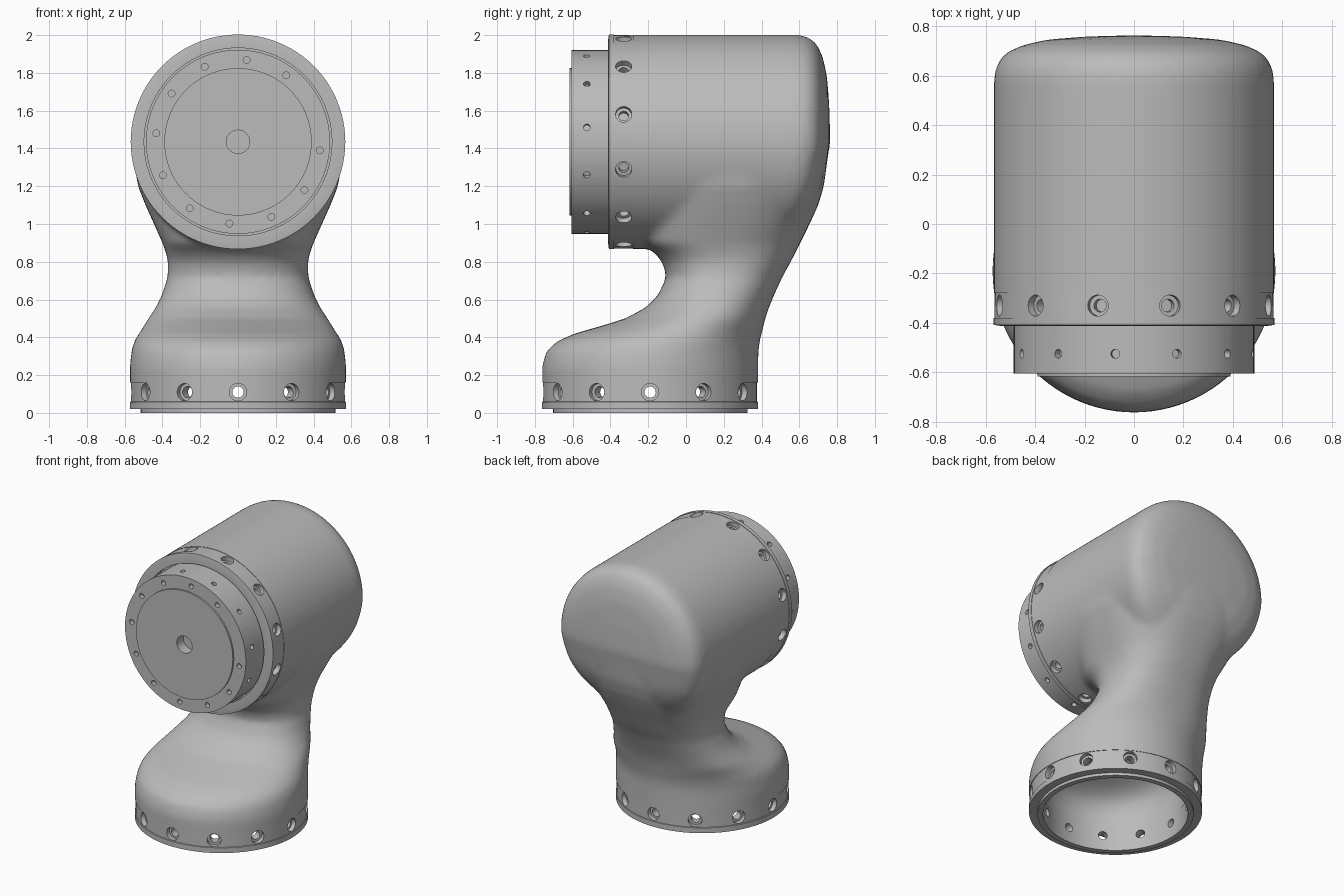
import bpy, bmesh
from math import radians, cos, sin, pi
from mathutils import Matrix, Vector

cube = bpy.data.objects.get("Cube")
if cube:
    bpy.data.objects.remove(cube, do_unlink=True)

metal = bpy.data.materials.new("satin_grey")
metal.use_nodes = True
grey = (0.5, 0.5, 0.5, 1)
metal.diffuse_color = grey
metal.node_tree.nodes["Principled BSDF"].inputs["Base Color"].default_value = grey

AXIS_Z = 1.435
BASE = Matrix.Translation((0, -0.19, 0))
HEAD = Matrix.Translation((0, 0, AXIS_Z)) @ Matrix.Rotation(pi / 2, 4, 'X')


def make(name, bm, frame=Matrix()):
    """Turn a bmesh into an object placed by the given frame."""
    bmesh.ops.recalc_face_normals(bm, faces=bm.faces)
    mesh = bpy.data.meshes.new(name)
    bm.to_mesh(mesh)
    bm.free()
    mesh.transform(frame)
    mesh.materials.append(metal)
    ob = bpy.data.objects.new(name, mesh)
    bpy.context.collection.objects.link(ob)
    return ob


def lathe(bm, profile, steps, place=Matrix()):
    """Revolve a closed (radius, height) profile about z into bm."""
    rings = []
    for r, h in profile:
        if r == 0:
            rings.append([bm.verts.new(place @ Vector((0, 0, h)))] * steps)
        else:
            rings.append([bm.verts.new(place @ Vector((r * cos(2 * pi * i / steps),
                          r * sin(2 * pi * i / steps), h))) for i in range(steps)])
    for a, b in zip(rings, rings[1:] + rings[:1]):
        for i in range(steps):
            j = (i + 1) % steps
            corners = list(dict.fromkeys((a[i], a[j], b[j], b[i])))
            if len(corners) > 2:
                bm.faces.new(corners)
    return bm


def radial_pins(bm, profile, height, offset):
    for k in range(12):
        turn = Matrix.Rotation(radians(offset + 30 * k), 4, 'Z')
        lathe(bm, profile, 20, Matrix.Translation((0, 0, height)) @ turn
              @ Matrix.Rotation(pi / 2, 4, 'Y'))


def loft(slices, inset=0.0):
    """Stack rounded sections given as (z, front, back, half width)."""
    bm, n, rings = bmesh.new(), 72, []
    for z, front, back, half in slices:
        power = 2 / (2 + 0.6 * min(1, max(0, (z - 0.35) / 0.6)))
        mid, deep, wide = (front + back) / 2, (back - front) / 2 - inset, half - inset
        ring = []
        for i in range(n):
            c, s = cos(2 * pi * i / n), sin(2 * pi * i / n)
            x = wide * abs(c) ** power * (1 if c > 0 else -1)
            y = deep * abs(s) ** power * (1 if s > 0 else -1)
            ring.append(bm.verts.new((x, mid + y, z)))
        rings.append(ring)
    for a, b in zip(rings, rings[1:]):
        for i in range(n):
            j = (i + 1) % n
            bm.faces.new((a[i], a[j], b[j], b[i]))
    bm.faces.new(rings[0])
    bm.faces.new(rings[-1])
    return bm


def box(name, low, high):
    low, high = Vector(low), Vector(high)
    bm = bmesh.new()
    bmesh.ops.create_cube(bm, size=1, matrix=Matrix.Translation((low + high) / 2)
                          @ Matrix.Diagonal((*(high - low), 1)))
    return make(name, bm)


def cut(ob, *cutters):
    for c in cutters:
        c.hide_render = True
        mod = ob.modifiers.new("cut", 'BOOLEAN')
        mod.operation, mod.solver, mod.object = 'DIFFERENCE', 'EXACT', c


def finish(ob, angle, *cutters):
    """Bake modifiers, drop cutters and set the shading."""
    graph = bpy.context.evaluated_depsgraph_get()
    baked = bpy.data.meshes.new_from_object(ob.evaluated_get(graph))
    ob.modifiers.clear()
    ob.data = baked
    baked.materials.clear()
    baked.materials.append(metal)
    for c in cutters:
        bpy.data.objects.remove(c, do_unlink=True)
    bpy.ops.object.select_all(action='DESELECT')
    ob.select_set(True)
    bpy.context.view_layer.objects.active = ob
    bpy.ops.object.shade_smooth_by_angle(angle=radians(angle))


# Neck sections: z, front, back, half width
neck = [(0.0, -.76, .38, .57), (.25, -.762, .382, .573), (.33, -.738, .384, .564),
        (.38, -.68, .39, .55), (.42, -.59, .40, .525), (.46, -.45, .41, .50),
        (.50, -.32, .42, .475), (.56, -.21, .44, .435), (.62, -.15, .465, .405),
        (.72, -.103, .51, .372), (.80, -.125, .555, .37), (.85, -.17, .58, .382),
        (.90, -.24, .605, .40), (1.0, -.25, .655, .445), (1.1, -.25, .70, .49),
        (1.2, -.25, .73, .53), (1.4, -.2, .757, .56)]


def back_at(z):
    for a, b in zip(neck, neck[1:]):
        if z <= b[0]:
            return a[2] + (b[2] - a[2]) * (z - a[0]) / (b[0] - a[0])
    return 0.762


# Housing barrel with a soft rear cap that leans into the neck
barrel = lathe(bmesh.new(), [(0, .45), (.567, .45), (.567, 0), (.567, -.59), (.556, -.645),
               (.522, -.69), (.45, -.724), (.35, -.746), (.2, -.758), (0, -.764)], 96, HEAD)
for v in barrel.verts:
    if v.co.y > 0:
        v.co.y *= back_at(v.co.z) / 0.762

# One blended casting, hollow at the foot
housing = make("elbow_housing", barrel)
neck_part = make("neck_blend", loft(neck))
join = housing.modifiers.new("join", 'BOOLEAN')
join.operation, join.solver, join.object = 'UNION', 'EXACT', neck_part
blend = housing.modifiers.new("blend", 'REMESH')
blend.mode, blend.voxel_size = 'VOXEL', 0.02
soften = housing.modifiers.new("soften", 'SMOOTH')
soften.factor, soften.iterations = 0.5, 10
cavity = make("cavity_cutter", loft([s for s in neck if s[0] < 0.75], 0.09))
foot = box("foot_cutter", (-1, -1, -1), (1, 1, 0.162))
face = box("face_cutter", (-1, -1, 0.8), (1, -0.28, 2.3))
cut(housing, foot, face, cavity)
finish(housing, 35, neck_part, cavity, foot, face)

# Base mounting ring with twelve counterbored bolt holes
ring = make("base_ring", lathe(bmesh.new(), [
    (.478, 0), (.515, 0), (.515, .02), (.572, .02), (.572, .058), (.567, .06),
    (.567, .165), (.478, .165)], 96), BASE)
bm = bmesh.new()
radial_pins(bm, [(0, .4), (.03, .4), (.03, .535), (.046, .535), (.046, .7), (0, .7)], .11, 0)
holes = make("base_hole_cutter", bm, BASE)
cut(ring, holes)
finish(ring, 30, holes)

# Head collar with twelve counterbored bolt holes
collar = make("head_collar", lathe(bmesh.new(), [
    (0, .27), (.564, .27), (.565, .38), (.568, .38), (.568, .408), (.542, .412),
    (.497, .412), (.497, .37), (0, .37)], 96), HEAD)
bm = bmesh.new()
radial_pins(bm, [(0, .49), (.026, .49), (.026, .53), (.043, .53), (.043, .7), (0, .7)], .33, 15)
holes = make("collar_hole_cutter", bm, HEAD)
cut(collar, holes)
finish(collar, 30, holes)

# Output flange with a raised face, rim holes and face holes
flange = make("output_flange", lathe(bmesh.new(), [
    (0, .36), (.487, .36), (.487, .605), (.39, .605), (.39, .617), (.062, .617),
    (.062, .54), (0, .54)], 96), HEAD)
bm = bmesh.new()
radial_pins(bm, [(0, .455), (.018, .455), (.018, .6), (0, .6)], .525, 9)
for k in range(12):
    if k != 1:
        a = radians(30 * k - 6)
        lathe(bm, [(0, .57), (.018, .57), (.018, .7), (0, .7)], 16,
              Matrix.Translation((.435 * cos(a), .435 * sin(a), 0)))
holes = make("flange_hole_cutter", bm, HEAD)
cut(flange, holes)
finish(flange, 30, holes)
